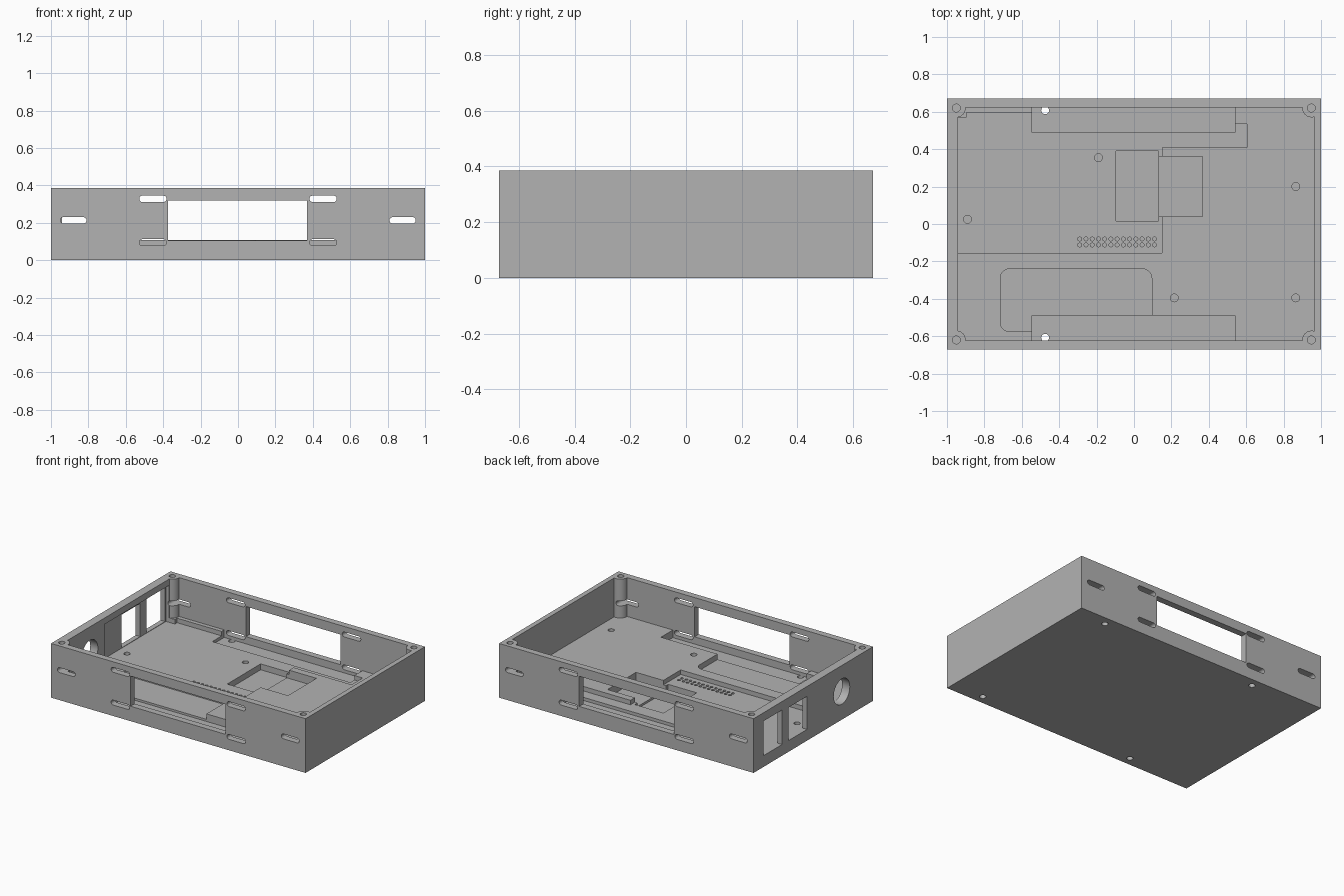
import bpy, bmesh
from math import pi, cos, sin, acos, asin

cube = bpy.data.objects.get("Cube")
if cube:
    bpy.data.objects.remove(cube, do_unlink=True)

HEIGHT, FLOOR, RECESS = 0.385, 0.109, 0.077
WALL_Y, LEFT, RIGHT = 0.624, -0.94, 0.965

grey = bpy.data.materials.new("plain grey")
grey.use_nodes = True
grey.diffuse_color = (0.45, 0.45, 0.45, 1)
grey.node_tree.nodes["Principled BSDF"].inputs["Base Color"].default_value = (0.45, 0.45, 0.45, 1)


def rect(x0, x1, y0, y1):
    return [(x0, y0), (x1, y0), (x1, y1), (x0, y1)]


def circle(x, y, r, n=24):
    return [(x + r * cos(2 * pi * i / n), y + r * sin(2 * pi * i / n)) for i in range(n)]


def rounded(x0, x1, y0, y1, r, n=8):
    pts = []
    corners = [(x1 - r, y1 - r), (x0 + r, y1 - r), (x0 + r, y0 + r), (x1 - r, y0 + r)]
    for k, (cx, cy) in enumerate(corners):
        for i in range(n + 1):
            a = pi / 2 * (k + i / n)
            pts.append((cx + r * cos(a), cy + r * sin(a)))
    return pts


def prism(name, profiles, axis, lo, hi):
    """Extrude separate closed profiles along one axis into one object."""
    place = {"x": lambda a, b, t: (t, a, b),
             "y": lambda a, b, t: (a, t, b),
             "z": lambda a, b, t: (a, b, t)}[axis]
    bm = bmesh.new()
    for pts in profiles:
        bottom = [bm.verts.new(place(a, b, lo)) for a, b in pts]
        top = [bm.verts.new(place(a, b, hi)) for a, b in pts]
        bm.faces.new(bottom)
        bm.faces.new(top[::-1])
        for i in range(len(pts)):
            j = (i + 1) % len(pts)
            bm.faces.new((bottom[i], bottom[j], top[j], top[i]))
    bmesh.ops.recalc_face_normals(bm, faces=bm.faces)
    mesh = bpy.data.meshes.new(name)
    bm.to_mesh(mesh)
    bm.free()
    obj = bpy.data.objects.new(name, mesh)
    bpy.context.collection.objects.link(obj)
    return obj


# Outer block
case = prism("enclosure_base", [rect(-1, 1, -0.67, 0.67)], "z", 0, HEIGHT)
case.data.materials.append(grey)
bpy.ops.object.select_all(action="DESELECT")
case.select_set(True)
bpy.context.view_layer.objects.active = case


def cut(profiles, axis, lo, hi):
    tool = prism("cutter", profiles, axis, lo, hi)
    tool.hide_render = True
    mod = case.modifiers.new("cut", "BOOLEAN")
    mod.operation = "DIFFERENCE"
    mod.solver = "EXACT"
    mod.object = tool
    bpy.ops.object.modifier_apply(modifier=mod.name)
    bpy.data.objects.remove(tool, do_unlink=True)


# Main cavity, leaving a round screw post in each corner
POST_X, POST_Y, POST_R = 0.95, 0.62, 0.05
cavity = []
for sx, sy in [(1, 1), (-1, 1), (-1, -1), (1, -1)]:
    wall_x = RIGHT if sx > 0 else -LEFT
    a0 = -acos((wall_x - POST_X) / POST_R)
    a1 = -(pi + asin((WALL_Y - POST_Y) / POST_R))
    arc = []
    for i in range(11):
        a = a0 + (a1 - a0) * i / 10
        arc.append((sx * (POST_X + POST_R * cos(a)), sy * (POST_Y + POST_R * sin(a))))
    cavity += arc if sx * sy > 0 else arc[::-1]
cut([cavity], "z", FLOOR, HEIGHT + 0.1)

# Stepped circuit board recess in the floor
board = [(LEFT, -0.155), (0.15, -0.155), (0.15, 0.41), (0.605, 0.41), (0.605, 0.535),
         (0.53, 0.535), (0.53, 0.595), (-0.895, 0.595), (-0.895, 0.57), (LEFT, 0.57)]
cut([board], "z", RECESS, FLOOR + 0.05)

# Battery recess, connector wells and pockets beside the long walls
cut([rounded(-0.715, 0.095, -0.575, -0.24, 0.05)], "z", 0.07, FLOOR + 0.05)
cut([rect(0.12, 0.365, 0.04, 0.36)], "z", 0.05, FLOOR + 0.05)
cut([rect(-0.095, 0.13, 0.015, 0.39)], "z", 0.035, FLOOR + 0.05)
cut([rect(-0.545, 0.54, 0.49, WALL_Y), rect(-0.545, 0.54, -WALL_Y, -0.49)],
    "z", 0.055, FLOOR + 0.05)

# Two rows of pin holes
pins = [circle(-0.29 + 0.0333 * i, y, 0.011, 8) for i in range(13) for y in (-0.08, -0.112)]
cut(pins, "z", 0.04, RECESS + 0.02)

# Blind screw holes in the floor and in the posts
spots = [(-0.19, 0.355), (-0.89, 0.025), (0.215, -0.395), (0.865, -0.395), (0.865, 0.2)]
cut([circle(x, y, 0.021) for x, y in spots], "z", 0.035, FLOOR + 0.05)
cut([circle(x, y, 0.021) for x in (-0.95, 0.948) for y in (-0.62, 0.62)],
    "z", 0.26, HEIGHT + 0.05)

# Screw holes from underneath
cut([circle(x, y, 0.021) for x in (-0.475, 0.754) for y in (-0.608, 0.608)],
    "z", -0.05, 0.065)

# Windows and mounting slots in the front and back walls
R = 0.0173
slots = [rounded(s * 0.455 - 0.073, s * 0.455 + 0.073, z - R, z + R, R * 0.99)
         for s in (-1, 1) for z in (0.095, 0.328)]
slots += [rounded(s * 0.88 - 0.07, s * 0.88 + 0.07, 0.213 - R, 0.213 + R, R * 0.99)
          for s in (-1, 1)]
for lo, hi in [(-0.8, -0.56), (0.56, 0.8)]:
    cut([rect(-0.375, 0.37, 0.106, 0.32)] + slots, "y", lo, hi)

# Thinned port panel, two ports and a round cable hole in the right side wall
cut([rect(-0.155, 0.57, RECESS, 0.34)], "x", LEFT - 0.025, LEFT + 0.005)
cut([rect(0.35, 0.56, 0.08, 0.325), rect(0.07, 0.28, 0.08, 0.315),
     circle(-0.32, 0.2, 0.09, 40)], "x", -1.1, -0.92)

bpy.ops.object.shade_smooth_by_angle(angle=0.6)
